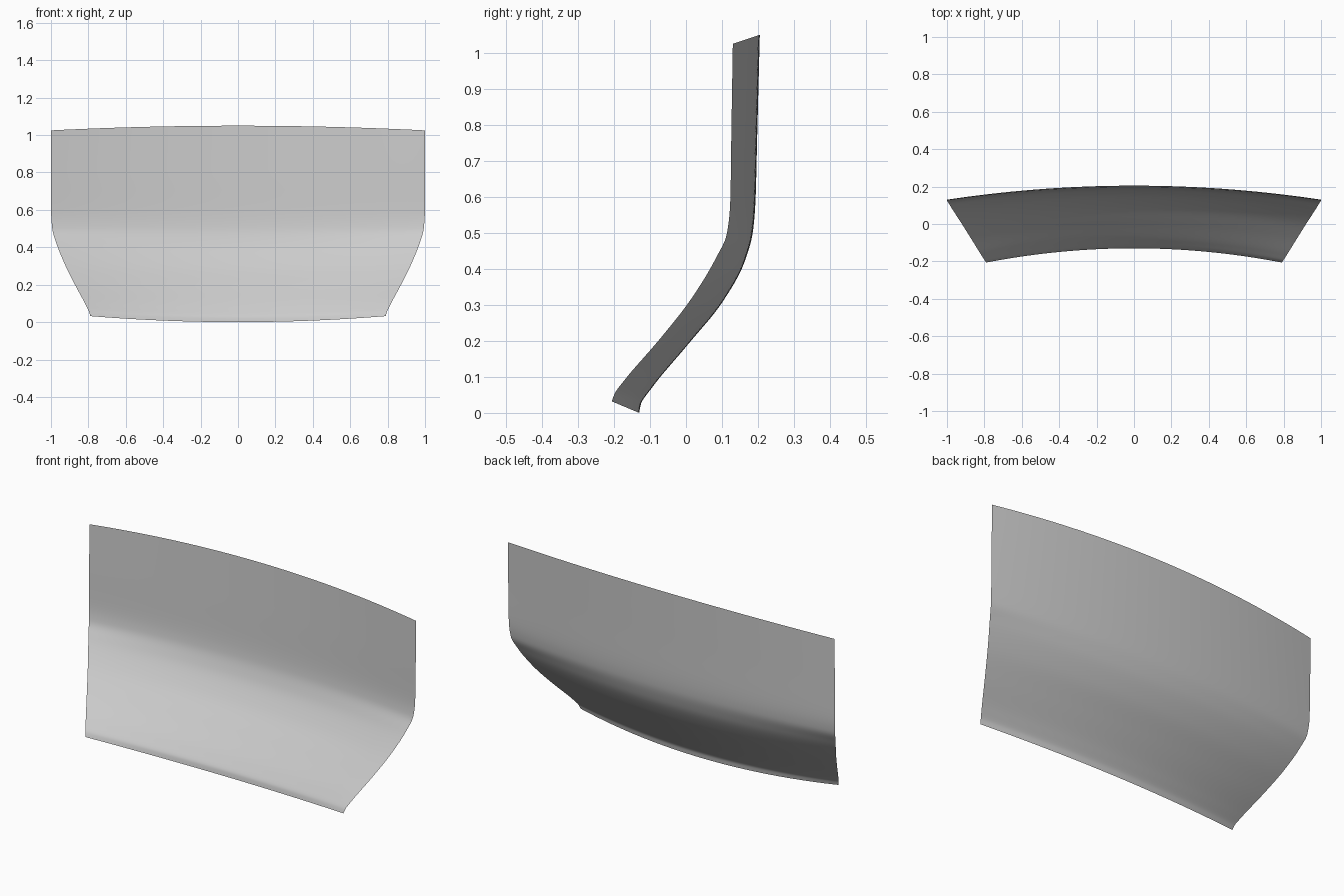
import bpy
import bmesh

if "Cube" in bpy.data.objects:
    bpy.data.objects.remove(bpy.data.objects["Cube"])

# Vertical section rows: (centre y, centre z, end x, end y, end z)
ROWS = [
    (-0.130, 0.000, 0.790, -0.206, 0.032),
    (-0.125, 0.025, 0.796, -0.198, 0.054),
    (-0.087, 0.080, 0.819, -0.162, 0.102),
    (0.008, 0.193, 0.875, -0.072, 0.206),
    (0.100, 0.306, 0.929, 0.014, 0.316),
    (0.161, 0.415, 0.972, 0.080, 0.424),
    (0.186, 0.505, 0.993, 0.114, 0.500),
    (0.193, 0.590, 0.999, 0.123, 0.590),
    (0.198, 0.780, 1.000, 0.126, 0.780),
    (0.205, 1.050, 1.000, 0.130, 1.025),
]
STEPS, COLS = 6, 64


def smooth_rows(rows, steps):
    """Non-overshooting cubic blend through the section rows."""
    ext = [tuple(2 * a - b for a, b in zip(rows[0], rows[1]))] + rows
    ext.append(tuple(2 * a - b for a, b in zip(rows[-1], rows[-2])))

    def slope(a, b, c):
        d, e = b - a, c - b
        return 0.0 if d * e <= 0 else 2 * d * e / (d + e)

    out = []
    for i in range(1, len(ext) - 2):
        for s in range(steps):
            t = s / steps
            row = []
            for a, b, c, d in zip(*ext[i - 1:i + 3]):
                m, n = slope(a, b, c), slope(b, c, d)
                row.append((2*t**3 - 3*t**2 + 1) * b + (t**3 - 2*t**2 + t) * m
                           + (3*t**2 - 2*t**3) * c + (t**3 - t**2) * n)
            out.append(row)
    out.append(rows[-1])
    return out


# Single bowed sheet: each row arcs from the centre line to both ends
bm = bmesh.new()
grid = []
for cy, cz, ex, ey, ez in smooth_rows(ROWS, STEPS):
    line = []
    for c in range(COLS + 1):
        u = 2 * c / COLS - 1
        line.append(bm.verts.new((u * ex, cy + (ey - cy) * u * u,
                                  cz + (ez - cz) * u * u)))
    grid.append(line)
for low, high in zip(grid, grid[1:]):
    for c in range(COLS):
        bm.faces.new((low[c], low[c + 1], high[c + 1], high[c])).smooth = True

mesh = bpy.data.meshes.new("curved_panel")
bm.to_mesh(mesh)
bm.free()
panel = bpy.data.objects.new("curved_panel", mesh)
bpy.context.collection.objects.link(panel)

# Plain light grey
grey = bpy.data.materials.new("light_grey")
grey.diffuse_color = (0.6, 0.6, 0.6, 1)
grey.use_nodes = True
grey.node_tree.nodes["Principled BSDF"].inputs["Base Color"].default_value = grey.diffuse_color
mesh.materials.append(grey)
